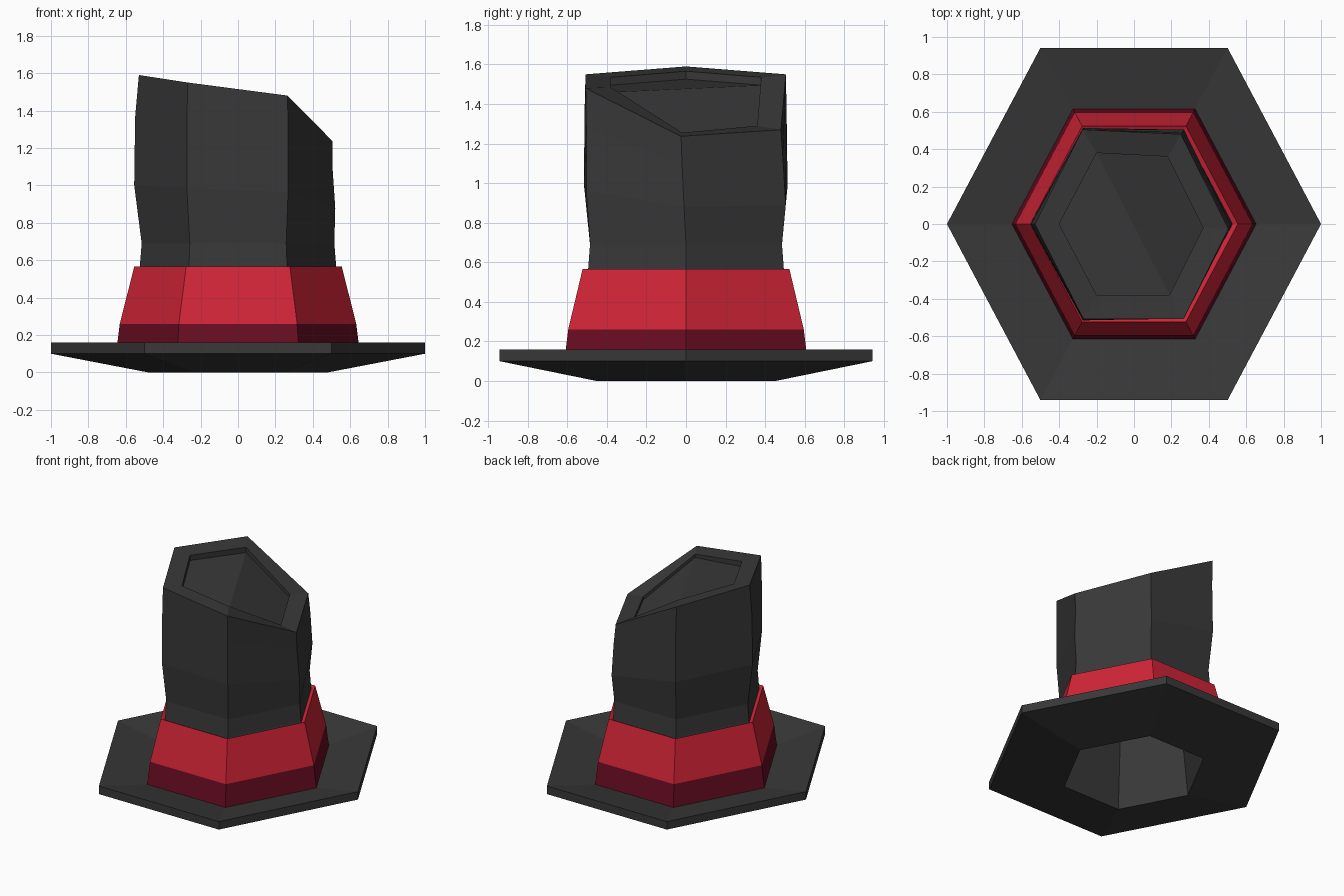
import bpy, bmesh, math
from mathutils import Vector

if "Cube" in bpy.data.objects:
    bpy.data.objects.remove(bpy.data.objects["Cube"])

YS = 1.088  # all hexagons are slightly stretched front to back


def material(name, rgb):
    m = bpy.data.materials.new(name)
    m.diffuse_color = (*rgb, 1)
    m.use_nodes = True
    m.node_tree.nodes["Principled BSDF"].inputs["Base Color"].default_value = m.diffuse_color
    return m


GREY = material("charcoal felt", (0.040, 0.040, 0.040))
RED = material("red ribbon", (0.64, 0.018, 0.038))
DARK = material("dark red ribbon", (0.145, 0.004, 0.016))


def hexagon(r, z):
    return [Vector((r * math.cos(a), r * YS * math.sin(a), z))
            for a in (i * math.pi / 3 for i in range(6))]


def build(name, rings, mats, closed=False, split_caps=False):
    """Skin a stack of six-sided rings; optionally closed into a loop or capped at the end."""
    bm = bmesh.new()
    loops = [[bm.verts.new(p) for p in ring] for ring in rings]
    pairs = list(zip(loops, loops[1:]))
    if closed:
        pairs.append((loops[-1], loops[0]))
    for a, b in pairs:
        for i in range(6):
            j = (i + 1) % 6
            bm.faces.new((a[i], a[j], b[j], b[i]))
    if split_caps:  # end caps folded along the back-left / front-right diagonal
        for v in (loops[0], loops[-1]):
            bm.faces.new((v[2], v[3], v[4], v[5]))
            bm.faces.new((v[5], v[0], v[1], v[2]))
    bmesh.ops.recalc_face_normals(bm, faces=bm.faces)
    if len(mats) > 1:  # second colour on the low strip
        for f in bm.faces:
            f.material_index = int(f.calc_center_median().z < 0.24)
    me = bpy.data.meshes.new(name)
    bm.to_mesh(me)
    bm.free()
    for m in mats:
        me.materials.append(m)
    ob = bpy.data.objects.new(name, me)
    bpy.context.collection.objects.link(ob)
    return ob


# slanted top outline, counter-clockwise from the right corner
top = [Vector(p) for p in ((0.505, -0.025, 1.237), (0.25, 0.48, 1.27), (-0.275, 0.505, 1.55),
                           (-0.53, 0, 1.59), (-0.27, -0.508, 1.55), (0.265, -0.507, 1.48))]
inset = [Vector(p) for p in ((0.37, -0.02, 1.255), (0.18, 0.36, 1.29), (-0.2, 0.38, 1.535),
                             (-0.4, 0, 1.566), (-0.2, -0.38, 1.535), (0.19, -0.38, 1.485))]
floor = [p - Vector((0, 0, 0.025 if p.x > 0.1 else 0.04)) for p in inset]

# crooked crown columns between the waist and the top
waist = hexagon(0.515, 0.69)


def bend(t, radii):
    return [Vector((h.x, h.y, w.z + (q.z - w.z) * t))
            for w, q, h in zip(waist, top, (hexagon(r, 0)[i] for i, r in enumerate(radii)))]


belly = bend(0.345, (0.52, 0.535, 0.545, 0.555, 0.547, 0.535))
neck = bend(0.75, (0.505, 0.52, 0.54, 0.55, 0.545, 0.535))
for ring, dy in ((belly, -0.01), (neck, -0.02)):
    ring[0].y += dy

# brim, crown and hollow inside as one felt body
ceiling = [p * 0.95 - Vector((0, 0, 0.03)) for p in floor]
build("hat_body", [
    ceiling, hexagon(0.405, 0.66), hexagon(0.48, 0.0),
    hexagon(1.0, 0.10), hexagon(1.0, 0.16), hexagon(0.60, 0.085),
    hexagon(0.525, 0.565), waist, belly, neck, top, inset, floor,
], [GREY], split_caps=True)

# two-tone ribbon band around the crown
build("hat_band", [
    hexagon(0.655, 0.08), hexagon(0.632, 0.26), hexagon(0.555, 0.565),
    hexagon(0.523, 0.55), hexagon(0.598, 0.09),
], [RED, DARK], closed=True)
